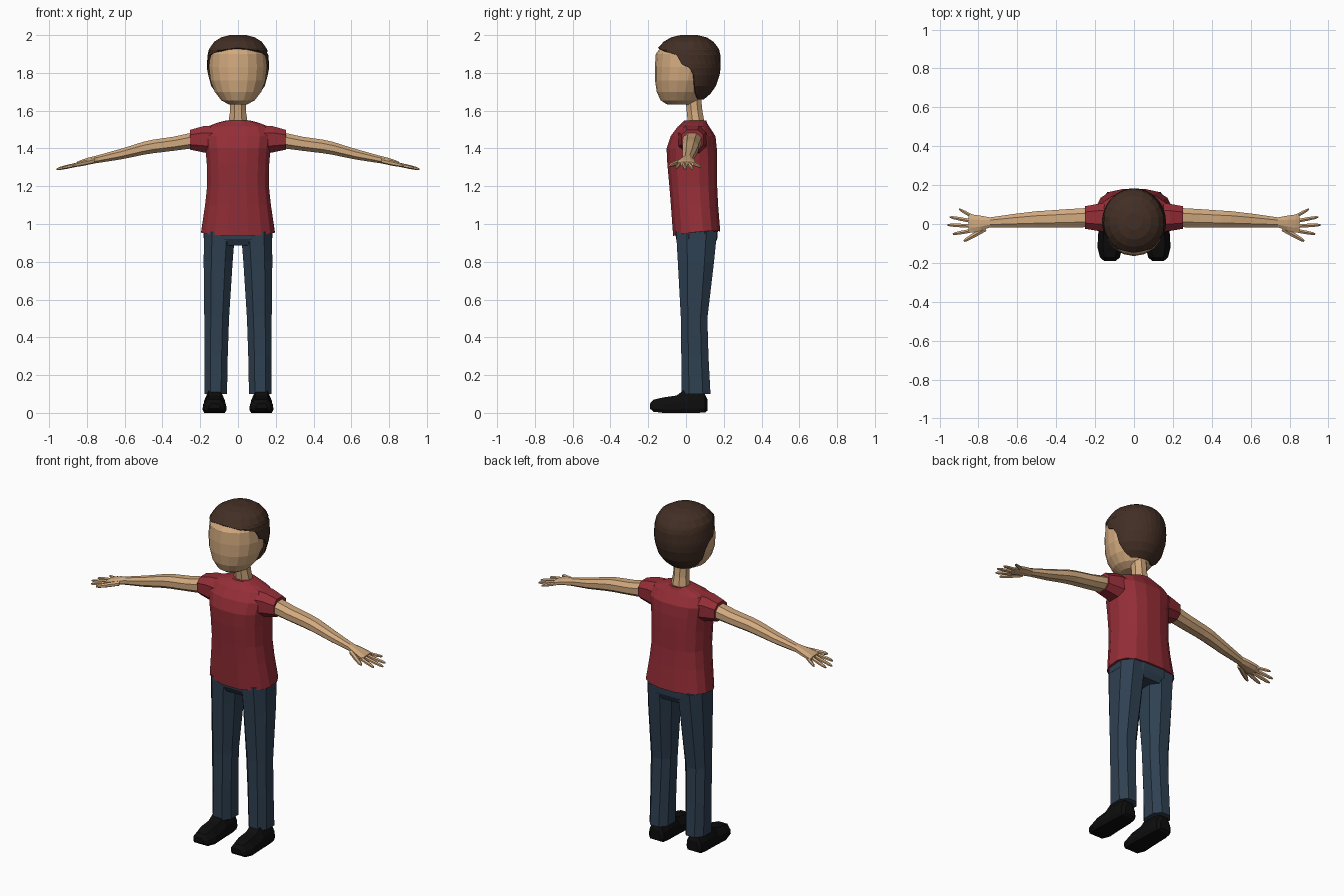
import bpy, bmesh
from math import sin, cos, pi, asin, copysign
from mathutils import Vector

cube = bpy.data.objects.get("Cube")
if cube:
    bpy.data.objects.remove(cube)


def material(name, colour):
    m = bpy.data.materials.new(name)
    m.use_nodes = True
    rgba = (*colour, 1)
    m.diffuse_color = rgba
    bsdf = m.node_tree.nodes["Principled BSDF"]
    bsdf.inputs["Base Color"].default_value = rgba
    bsdf.inputs["Roughness"].default_value = 0.9
    return m


skin = material("skin", (0.64, 0.40, 0.21))
red = material("red cloth", (0.30, 0.027, 0.038))
denim = material("blue denim", (0.028, 0.052, 0.083))
brown = material("brown hair", (0.055, 0.028, 0.018))
black = material("black leather", (0.004, 0.004, 0.004))


def power(v, p):
    return copysign(abs(v) ** p, v)


def ring(c, u, v, n=10, p=1.0):
    """Closed (super)ellipse around c with half axes u and v."""
    c, u, v = Vector(c), Vector(u), Vector(v)
    turns = [2 * pi * (i + 0.5) / n for i in range(n)]
    return [c + u * power(cos(a), p) + v * power(sin(a), p) for a in turns]


def flat_ring(z, front, back, rx, x=0, n=12, p=1.0):
    """Horizontal ring given by its front and back y and half width."""
    return ring((x, (front + back) / 2, z), (rx, 0, 0), (0, (back - front) / 2, 0), n, p)


def loft(name, rings, mat, side=1, closed=True, caps=True):
    """Skin a row of equal rings; side=-1 mirrors the part in x."""
    bm = bmesh.new()
    rows = [[bm.verts.new((p[0] * side, p[1], p[2])) for p in r] for r in rings]
    n = len(rows[0])
    for a, b in zip(rows, rows[1:]):
        for i in range(n if closed else n - 1):
            j = (i + 1) % n
            bm.faces.new((a[i], a[j], b[j], b[i]))
    if caps:
        bm.faces.new(rows[0])
        bm.faces.new(rows[-1])
    bmesh.ops.remove_doubles(bm, verts=bm.verts, dist=0.0005)
    bmesh.ops.recalc_face_normals(bm, faces=bm.faces)
    mesh = bpy.data.meshes.new(name)
    bm.to_mesh(mesh)
    bm.free()
    mesh.materials.append(mat)
    ob = bpy.data.objects.new(name, mesh)
    bpy.context.collection.objects.link(ob)
    return ob


# Head: z, front y, back y, half width
head = [(1.633, -.10, .03, .05), (1.655, -.135, .07, .09), (1.70, -.155, .10, .125),
        (1.76, -.164, .13, .148), (1.83, -.165, .155, .156), (1.90, -.160, .155, .150),
        (1.94, -.130, .14, .125), (1.965, -.08, .10, .08)]
loft("head", [flat_ring(*r, n=18) for r in head], skin)

# Neck
loft("neck", [flat_ring(1.50, .0, .11, .065, n=8), flat_ring(1.545, .005, .10, .054, n=8),
              flat_ring(1.60, .0, .09, .045, n=8), flat_ring(1.70, -.01, .08, .045, n=8)], skin)


# Hair: arcs open at the face; z, ellipse front and back, half width, hairline y
def arc(z, front, back, rx, start, n=18):
    cy, ry = (front + back) / 2, (back - front) / 2
    a0 = asin(max(-1, min(1, (start - cy) / ry)))
    angles = [a0 + (pi - 2 * a0) * i / n for i in range(n + 1)]
    return [(rx * cos(a), cy + ry * sin(a), z) for a in angles]


hair = [(2.0, -.03, .06, .045, -1), (1.988, -.08, .11, .09, -1), (1.965, -.118, .145, .128, -1),
        (1.933, -.148, .17, .151, -1), (1.92, -.160, .176, .156, -.125),
        (1.895, -.165, .182, .161, -.05), (1.845, -.168, .184, .165, -.022),
        (1.825, -.168, .183, .165, .02), (1.79, -.165, .178, .161, .04),
        (1.73, -.15, .158, .147, .045), (1.69, -.12, .13, .120, .05),
        (1.66, -.10, .095, .095, .06)]
cap = loft("hair", [arc(*r) for r in hair], brown, closed=False, caps=False)
cap.data.polygons.foreach_set("use_smooth", [False] * len(cap.data.polygons))
crown = loft("hair_crown", [arc(*hair[0]), arc(1.995, -.02, .05, .035, -1)], brown)
thick = cap.modifiers.new("thickness", "SOLIDIFY")
thick.thickness, thick.offset = 0.014, -1

# Shirt body: z, front y, back y, half width
shirt = [(0.952, -.07, .183, .198), (1.10, -.082, .172, .177), (1.20, -.09, .167, .166),
         (1.32, -.101, .167, .168), (1.40, -.105, .165, .175), (1.465, -.083, .158, .185),
         (1.515, -.045, .125, .165), (1.535, -.022, .112, .115), (1.549, -.008, .108, .062)]
body = [flat_ring(*r, n=16, p=.8) for r in shirt]
for p in body[0]:
    p.z += 0.1 * p.y - 0.012 + 0.012 * abs(p.x) / 0.2
loft("shirt", body, red)

# Trouser hips
loft("hips", [flat_ring(.97, -.06, .172, .187, p=.75), flat_ring(.92, -.056, .168, .186, p=.75),
              flat_ring(.885, -.035, .15, .15, p=.75)], denim)

leg = [(.96, -.06, .172, .088, .098), (.80, -.05, .155, .082, .105), (.50, -.032, .118, .070, .113),
       (.30, -.03, .124, .066, .116), (.10, -.03, .135, .064, .118)]
sleeve = [(.11, 1.36, 1.528, -.05, .12), (.185, 1.375, 1.522, -.04, .108), (.253, 1.39, 1.502, -.028, .095)]
arm = [(.22, 1.40, 1.492, -.02, .087), (.34, 1.385, 1.465, -.021, .080), (.45, 1.372, 1.449, -.022, .072),
       (.50, 1.364, 1.438, -.022, .069), (.62, 1.340, 1.400, -.021, .054), (.74, 1.322, 1.366, -.019, .036),
       (.79, 1.315, 1.353, -.038, .046), (.83, 1.308, 1.340, -.048, .052), (.852, 1.306, 1.330, -.044, .050)]
# Finger base x, y then tip x, y and thickness
fingers = [("thumb", .765, -.025, .875, -.088, .014), ("index_finger", .835, -.034, .932, -.052, .011),
           ("middle_finger", .84, -.010, .96, -.005, .011), ("ring_finger", .84, .016, .948, .036, .011),
           ("little_finger", .83, .038, .90, .077, .010)]
# Shoe: y, half width, bottom z, top z
shoe = [(-.19, .030, .022, .050), (-.172, .051, .006, .070), (-.12, .064, .0, .082),
        (-.05, .060, .0, .092), (-.015, .058, .0, .118), (.06, .056, .0, .118), (.10, .050, .002, .10),
        (.114, .034, .012, .07)]


def cross_ring(x, z0, z1, y0, y1, p=1.0):
    """Upright ring across the arm."""
    return ring((x, (y0 + y1) / 2, (z0 + z1) / 2), (0, (y1 - y0) / 2, 0), (0, 0, (z1 - z0) / 2), 8, p)


def slope(x):
    return 1.339 - 0.22 * (x - .74)


for word, s in (("left", 1), ("right", -1)):
    # Trouser leg and shoe
    loft(word + "_trouser_leg", [flat_ring(z, f, b, rx, x, n=8, p=.85) for z, f, b, rx, x in leg], denim, s)
    sole = []
    for y, w, z0, z1 in shoe:
        h = z1 - z0
        half = [(.85, 0), (1, .2), (.95, .55), (.55, 1)]
        outline = half + [(-a, b) for a, b in reversed(half)]
        sole.append([(.124 + a * w, y, z0 + b * h) for a, b in outline])
    loft(word + "_shoe", sole, black, s)

    # Sleeve, arm with palm, and digits
    loft(word + "_sleeve", [cross_ring(*r, p=.8) for r in sleeve], red, s)
    loft(word + "_arm", [cross_ring(*r, p=.9) for r in arm], skin, s)
    for name, x0, y0, x1, y1, t in fingers:
        start, end = Vector((x0, y0, slope(x0))), Vector((x1, y1, slope(x1)))
        across = Vector((y0 - y1, x1 - x0, 0)).normalized()
        rows = [ring(start.lerp(end, k), across * t * w, (0, 0, t * w), 6)
                for k, w in ((0, 1), (.55, .95), (.88, .75), (1, .35))]
        loft(f"{word}_{name}", rows, skin, s)
